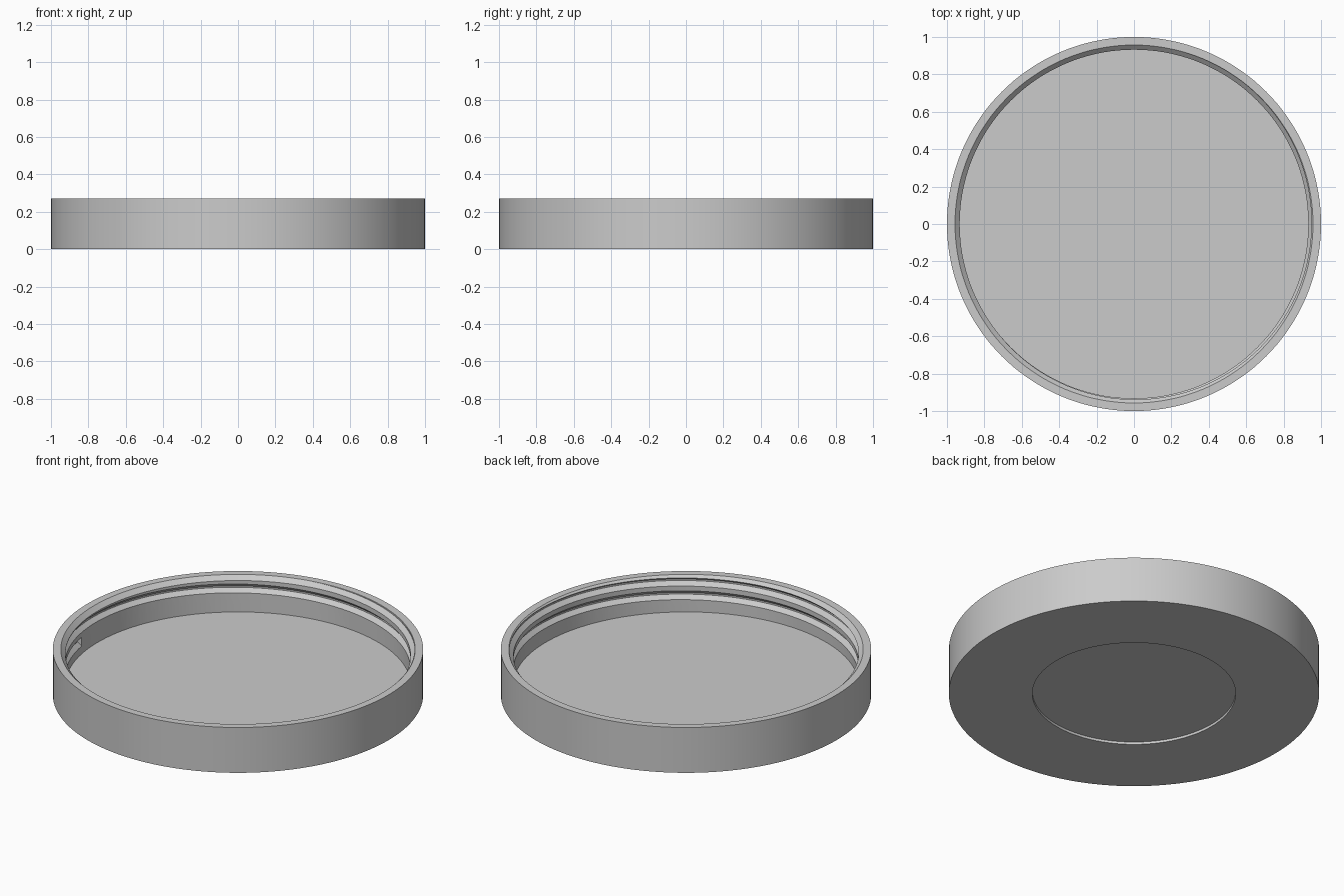
import bpy, bmesh, math

if "Cube" in bpy.data.objects:
    bpy.data.objects.remove(bpy.data.objects["Cube"], do_unlink=True)

SEGMENTS = 144          # steps per turn
PITCH = 0.081           # rise of the thread per turn
START = math.radians(190)
TURNS = 2.1


def material(name, rgb):
    mat = bpy.data.materials.new(name)
    mat.use_nodes = True
    color = (*rgb, 1)
    mat.diffuse_color = color
    mat.node_tree.nodes["Principled BSDF"].inputs["Base Color"].default_value = color
    return mat


def make_object(name, bm):
    bmesh.ops.recalc_face_normals(bm, faces=bm.faces)
    mesh = bpy.data.meshes.new(name)
    bm.to_mesh(mesh)
    bm.free()
    obj = bpy.data.objects.new(name, mesh)
    bpy.context.collection.objects.link(obj)
    return obj


def lathe(name, profile):
    bm = bmesh.new()
    verts = [bm.verts.new((r, 0, z)) for r, z in profile]
    edges = [bm.edges.new(pair) for pair in zip(verts, verts[1:])]
    bmesh.ops.spin(bm, geom=verts + edges, cent=(0, 0, 0), axis=(0, 0, 1),
                   angle=math.tau, steps=SEGMENTS, use_duplicate=False)
    bmesh.ops.remove_doubles(bm, verts=bm.verts, dist=1e-5)
    return make_object(name, bm)


def helix(name, section):
    # sweep a closed section around z while it climbs
    bm = bmesh.new()
    rings = []
    for i in range(int(SEGMENTS * TURNS) + 1):
        turn = i / SEGMENTS
        a = START + turn * math.tau
        rings.append([bm.verts.new((r * math.cos(a), r * math.sin(a), z + PITCH * turn))
                      for r, z in section])
    n = len(section)
    for low, high in zip(rings, rings[1:]):
        for k in range(n):
            bm.faces.new((low[k], low[(k + 1) % n], high[(k + 1) % n], high[k]))
    bm.faces.new(rings[0])
    bm.faces.new(rings[-1])
    return make_object(name, bm)


# Lid: shallow cup with a round recess underneath and a bevelled mouth
lid = lathe("screw_lid", [
    (0, 0.015), (0.549, 0.015), (0.549, 0), (1, 0), (1, 0.27),
    (0.957, 0.27), (0.932, 0.245), (0.932, 0.058), (0, 0.058)])

# Thread groove cut into the inner wall, running out through the mouth
cutter = helix("thread_cutter", [
    (0.922, 0.096), (0.956, 0.127), (0.956, 0.136), (0.922, 0.167)])
cutter.hide_render = True

cut = lid.modifiers.new("thread_groove", 'BOOLEAN')
cut.operation = 'DIFFERENCE'
cut.solver = 'EXACT'
cut.object = cutter

bpy.ops.object.select_all(action='DESELECT')
lid.select_set(True)
bpy.context.view_layer.objects.active = lid
bpy.ops.object.modifier_apply(modifier=cut.name)
bpy.data.objects.remove(cutter, do_unlink=True)

lid.data.materials.clear()
lid.data.materials.append(material("light_grey", (0.6, 0.6, 0.6)))
bpy.ops.object.shade_smooth_by_angle(angle=math.radians(25))
